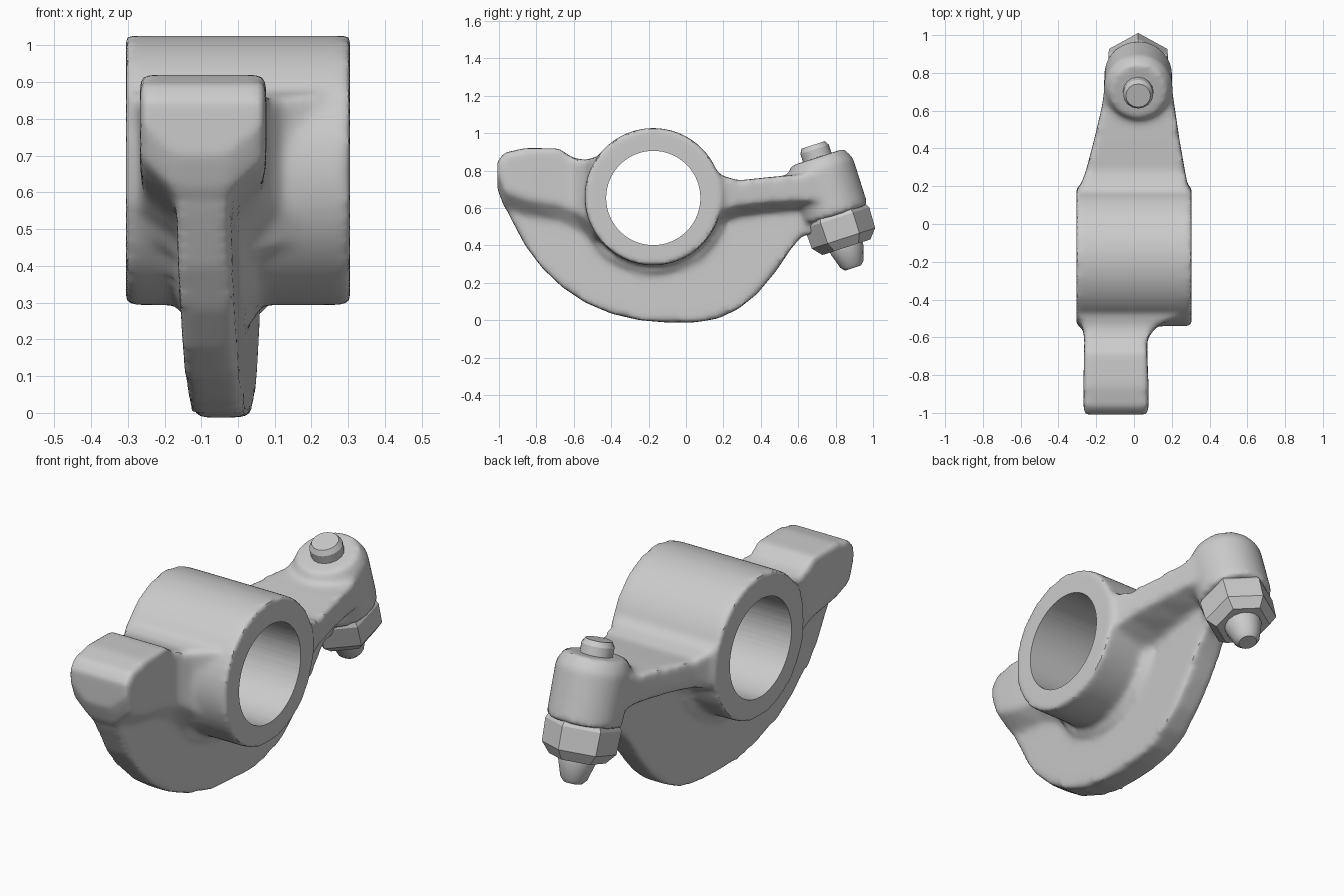
import bpy, bmesh, math
from mathutils import Matrix, Vector

if "Cube" in bpy.data.objects:
    bpy.data.objects.remove(bpy.data.objects["Cube"])


def loft(bm, rings):
    """Skin a list of closed rings and cap both ends."""
    vs = [[bm.verts.new(p) for p in r] for r in rings]
    n = len(vs[0])
    faces = []
    for a, b in zip(vs, vs[1:]):
        for i in range(n):
            j = (i + 1) % n
            faces.append(bm.faces.new((a[i], a[j], b[j], b[i])))
    faces.append(bm.faces.new(vs[0][::-1]))
    faces.append(bm.faces.new(vs[-1]))
    bmesh.ops.recalc_face_normals(bm, faces=faces)


def lathe(bm, profile, sides, mat, phase=0.0):
    """Revolve (radius, height) pairs around the local z of mat."""
    loft(bm, [[mat @ Vector((r * math.cos(phase + k * math.tau / sides),
                             r * math.sin(phase + k * math.tau / sides), t))
               for k in range(sides)] for r, t in profile])


def bar(bm, sections, keel):
    """Loft along y: each section is y, x0, x1, z0, z1, plus a narrow keel underneath."""
    rings = []
    for y, x0, x1, z0, z1 in sections:
        c = -0.04 + 0.06 * y
        rings.append([Vector((x, y, z)) for x, z in (
            (x0, z1), (x1, z1), (x1, z0), (c + 0.075, z0 - keel),
            (c - 0.075, z0 - keel), (x0, z0))])
    loft(bm, rings)


def plate(bm, profile, half):
    """Thick plate from a (y, z) outline, slightly skewed sideways along y."""
    loft(bm, [[Vector((-0.04 + 0.06 * y + s * half, y, z)) for y, z in profile]
              for s in (-1, 1)])


def to_object(bm, name):
    me = bpy.data.meshes.new(name)
    bm.to_mesh(me)
    bm.free()
    ob = bpy.data.objects.new(name, me)
    bpy.context.collection.objects.link(ob)
    return ob


def shade(ob, angle):
    bpy.ops.object.select_all(action='DESELECT')
    ob.select_set(True)
    bpy.context.view_layer.objects.active = ob
    bpy.ops.object.shade_smooth_by_angle(angle=math.radians(angle))


HUB_Y, HUB_Z = -0.175, 0.66
hub_mat = Matrix.Translation((0, HUB_Y, HUB_Z)) @ Matrix.Rotation(math.pi / 2, 4, 'Y')
# adjuster axis leans towards the front at the top
screw_mat = Matrix.Translation((0.022, 0.89, 0.29)) @ Matrix.Rotation(math.radians(18), 4, 'X')

bm = bmesh.new()
# hub barrel
lathe(bm, [(0.367, -0.305), (0.367, 0.305)], 64, hub_mat)

# curved web below the hub
plate(bm, [(-1.0, 0.80), (-0.985, 0.70), (-0.945, 0.56), (-0.86, 0.40), (-0.77, 0.28),
           (-0.66, 0.175), (-0.54, 0.095), (-0.40, 0.035), (-0.25, 0.0), (-0.10, -0.013),
           (0.05, -0.012), (0.17, 0.008), (0.28, 0.06), (0.38, 0.14), (0.48, 0.26),
           (0.56, 0.38), (0.62, 0.45), (0.72, 0.47), (0.72, 0.68), (0.2, 0.66),
           (-0.175, 0.70), (-0.6, 0.72)], 0.074)

# fillet collar where the hub meets the web
arc = [math.radians(195 + 10 * i) for i in range(16)]
plate(bm, [(HUB_Y + 0.405 * math.cos(a), HUB_Z + 0.405 * math.sin(a)) for a in arc], 0.10)

# front contact pad and its neck
bar(bm, [(-1.008, -0.265, 0.075, 0.79, 0.85), (-0.97, -0.267, 0.077, 0.69, 0.895),
         (-0.86, -0.267, 0.077, 0.65, 0.92), (-0.68, -0.265, 0.07, 0.62, 0.918),
         (-0.61, -0.262, 0.07, 0.59, 0.87), (-0.54, -0.275, 0.12, 0.55, 0.855),
         (-0.49, -0.295, 0.24, 0.50, 0.87), (-0.38, -0.30, 0.28, 0.50, 0.87)], 0.09)

# rear arm
bar(bm, [(0.0, -0.29, 0.29, 0.50, 0.82), (0.12, -0.295, 0.29, 0.54, 0.82),
         (0.20, -0.285, 0.285, 0.585, 0.77), (0.28, -0.255, 0.27, 0.61, 0.747),
         (0.45, -0.21, 0.24, 0.63, 0.765), (0.62, -0.17, 0.215, 0.64, 0.78),
         (0.76, -0.15, 0.195, 0.64, 0.80)], 0.05)

# adjuster boss at the arm end
lathe(bm, [(0.18, 0.285), (0.182, 0.55), (0.15, 0.61)], 40, screw_mat)
raw = to_object(bm, "body_source")

# fuse the solids, soften the joints, then drill the bore
bm = bmesh.new()
lathe(bm, [(0.252, -0.5), (0.252, 0.5)], 64,
      Matrix.Translation((0, 0, -0.007)) @ hub_mat)
cutter = to_object(bm, "bore_cutter")
cutter.hide_render = True

m = raw.modifiers.new("fuse", 'REMESH')
m.mode = 'VOXEL'
m.voxel_size = 0.016
m = raw.modifiers.new("soften", 'SMOOTH')
m.factor = 0.5
m.iterations = 10
m = raw.modifiers.new("bore", 'BOOLEAN')
m.operation = 'DIFFERENCE'
m.solver = 'EXACT'
m.object = cutter

bpy.context.view_layer.update()
dg = bpy.context.evaluated_depsgraph_get()
body = bpy.data.objects.new("rocker_body", bpy.data.meshes.new_from_object(raw.evaluated_get(dg)))
bpy.context.collection.objects.link(body)
bpy.data.objects.remove(raw)
bpy.data.objects.remove(cutter)
shade(body, 40)

# adjuster screw: rounded lower tip, shaft and upper stub
bm = bmesh.new()
lathe(bm, [(0.045, -0.012), (0.065, 0.01), (0.09, 0.09), (0.095, 0.14), (0.08, 0.2),
           (0.08, 0.655), (0.065, 0.68)], 16, screw_mat)
shade(to_object(bm, "adjuster_screw"), 30)

# chamfered lock nut under the boss
bm = bmesh.new()
lathe(bm, [(0.135, 0.105), (0.178, 0.155), (0.182, 0.27), (0.16, 0.31)], 6,
      screw_mat, math.pi / 2)
shade(to_object(bm, "lock_nut"), 20)
